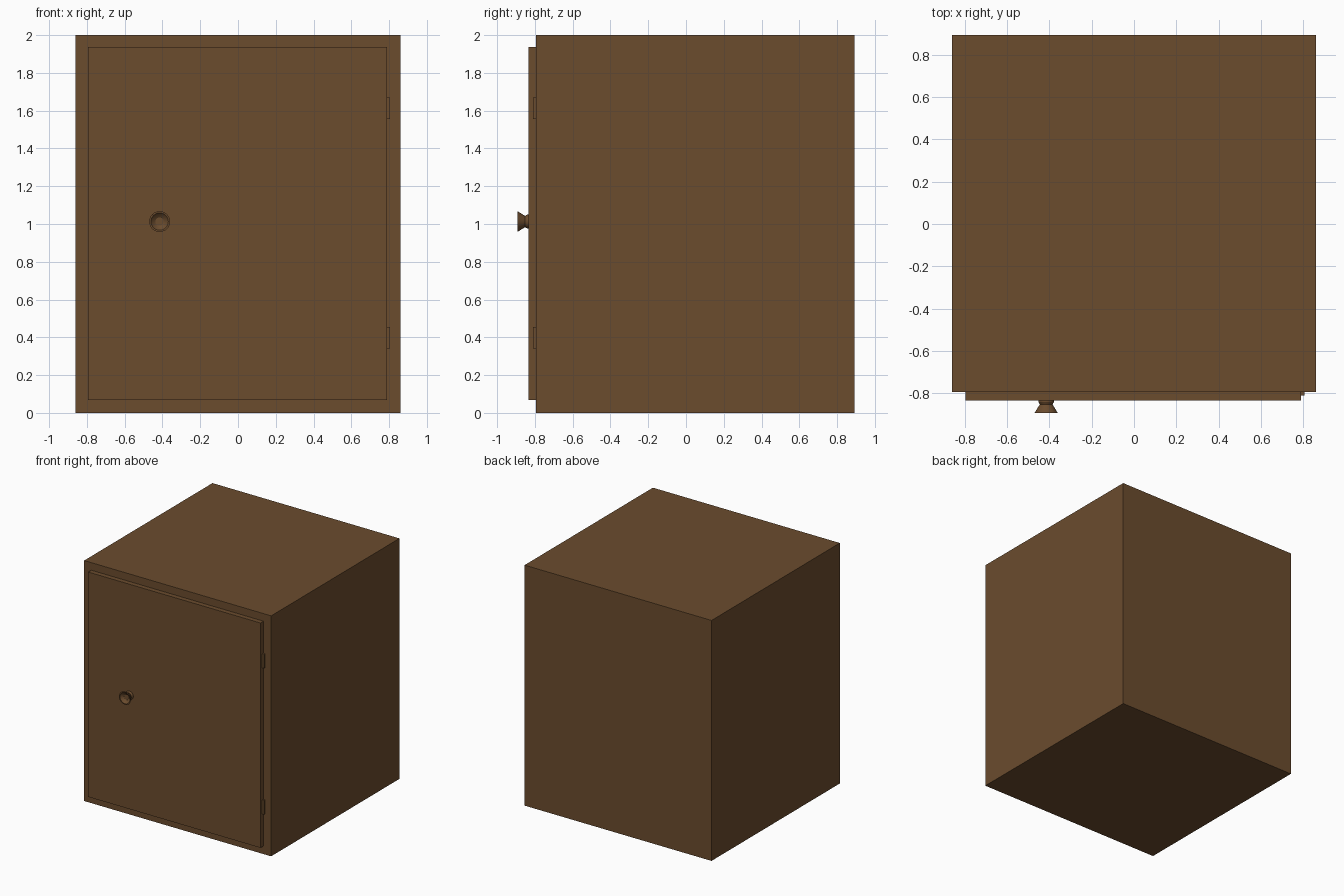
import bpy, bmesh, math
from mathutils import Matrix, Vector

if "Cube" in bpy.data.objects:
    bpy.data.objects.remove(bpy.data.objects["Cube"])

wood = bpy.data.materials.new("brown wood")
wood.diffuse_color = (0.147, 0.072, 0.027, 1)
wood.use_nodes = True
wood.node_tree.nodes["Principled BSDF"].inputs["Base Color"].default_value = wood.diffuse_color


def finish(name, bm):
    bmesh.ops.recalc_face_normals(bm, faces=bm.faces)
    mesh = bpy.data.meshes.new(name)
    bm.to_mesh(mesh)
    bm.free()
    mesh.materials.append(wood)
    obj = bpy.data.objects.new(name, mesh)
    bpy.context.collection.objects.link(obj)
    return obj


def box(name, lo, hi):
    lo, hi = Vector(lo), Vector(hi)
    bm = bmesh.new()
    bmesh.ops.create_cube(bm, size=1, matrix=Matrix.Translation((lo + hi) / 2)
                          @ Matrix.Diagonal((*(hi - lo), 1)))
    return finish(name, bm)


# Cabinet body and door panel
box("cabinet_body", (-0.86, -0.793, 0), (0.86, 0.893, 2))
box("door", (-0.795, -0.833, 0.067), (0.79, -0.793, 1.937))

# Two hinge plates on the right edge of the door
for name, z in (("lower_hinge", 0.398), ("upper_hinge", 1.613)):
    box(name, (0.785, -0.81, z - 0.058), (0.806, -0.79, z + 0.058))

# Flared knob with a recessed front: (radius, y) profile turned around y
profile = [(0, -0.828), (0.036, -0.828), (0.036, -0.842), (0.03, -0.852),
           (0.055, -0.893), (0.046, -0.893), (0.037, -0.882), (0.022, -0.872), (0, -0.872)]
bm = bmesh.new()
verts = [bm.verts.new((-0.415 + r, y, 1.013)) for r, y in profile]
edges = [bm.edges.new(pair) for pair in zip(verts, verts[1:])]
bmesh.ops.spin(bm, geom=verts + edges, cent=(-0.415, 0, 1.013), axis=(0, 1, 0),
               angle=math.tau, steps=32)
bmesh.ops.remove_doubles(bm, verts=bm.verts, dist=0.0003)
knob = finish("door_knob", bm)
bpy.context.view_layer.objects.active = knob
knob.select_set(True)
bpy.ops.object.shade_smooth_by_angle(angle=math.radians(25))
